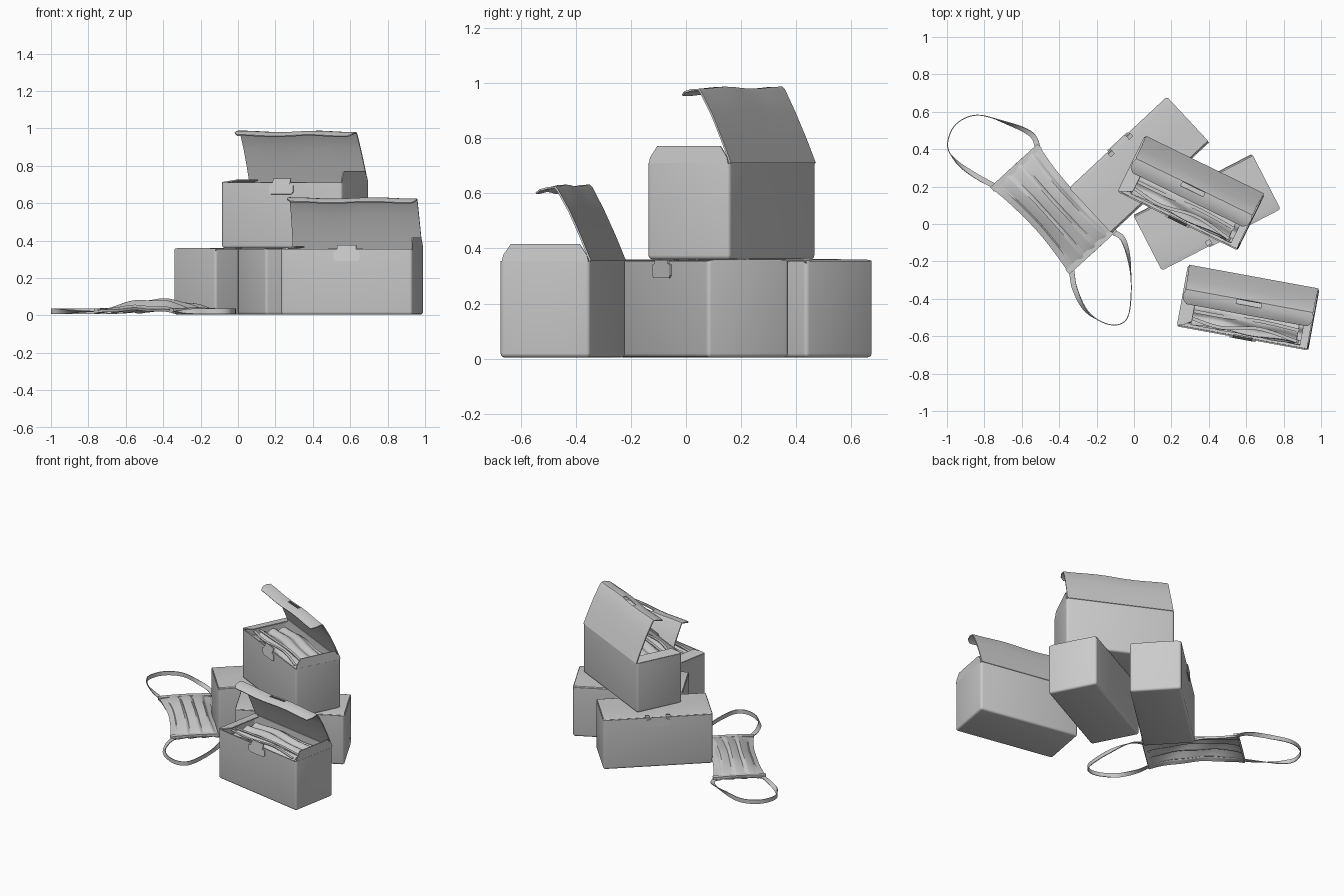
import bpy, bmesh
from math import sin, cos, pi, radians
from mathutils import Vector, Matrix

if "Cube" in bpy.data.objects:
    bpy.data.objects.remove(bpy.data.objects["Cube"])

L, W, H = 0.715, 0.333, 0.35
X, Y = L / 2, W / 2


def finish(name, bm, M, thick=0, offset=0):
    bmesh.ops.recalc_face_normals(bm, faces=bm.faces)
    me = bpy.data.meshes.new(name)
    bm.to_mesh(me)
    bm.free()
    ob = bpy.data.objects.new(name, me)
    bpy.context.collection.objects.link(ob)
    ob.matrix_world = M
    bpy.ops.object.select_all(action='DESELECT')
    ob.select_set(True)
    bpy.context.view_layer.objects.active = ob
    if thick:
        m = ob.modifiers.new("thickness", 'SOLIDIFY')
        m.thickness, m.offset = thick, offset
        bpy.ops.object.modifier_apply(modifier=m.name)
    bpy.ops.object.shade_smooth_by_angle(angle=radians(35))
    return ob


def sheet(name, us, vs, f, thick, M, skip=()):
    """Thin surface through f(u, v), leaving out the cells in skip."""
    bm = bmesh.new()
    g = [[bm.verts.new(f(u, v)) for v in vs] for u in us]
    for i in range(len(us) - 1):
        for j in range(len(vs) - 1):
            if (i, j) not in skip:
                bm.faces.new((g[i][j], g[i + 1][j], g[i + 1][j + 1], g[i][j + 1]))
    return finish(name, bm, M, thick)


def plate(name, pts, thick, M):
    bm = bmesh.new()
    bm.faces.new([bm.verts.new(p) for p in pts])
    return finish(name, bm, M, thick)


def span(a, b, n):
    return [a + (b - a) * i / n for i in range(n + 1)]


def smooth_path(pts, n=8):
    """Catmull-Rom points through pts."""
    p = [Vector(q) for q in pts]
    p = [2 * p[0] - p[1]] + p + [2 * p[-1] - p[-2]]
    out = []
    for a, b, c, d in zip(p, p[1:], p[2:], p[3:]):
        for i in range(n):
            t = i / n
            out.append(0.5 * (2 * b + (c - a) * t + (2 * a - 5 * b + 4 * c - d) * t * t
                              + (3 * b - a - 3 * c + d) * t ** 3))
    return out + [p[-2]]


def carton(name, M):
    """Open-topped card box with soft edges."""
    bm = bmesh.new()
    bmesh.ops.create_cube(bm, size=1)
    for v in bm.verts:
        v.co = (v.co.x * L, v.co.y * W, (v.co.z + 0.5) * H)
    edges = [e for e in bm.edges if min(v.co.z for v in e.verts) < H / 2]
    bmesh.ops.bevel(bm, geom=edges, offset=0.015, segments=3, profile=0.5, affect='EDGES')
    top = [f for f in bm.faces if f.normal.z > 0.9]
    bmesh.ops.delete(bm, geom=top, context='FACES')
    # the open mesh is oriented outward already by the cube
    return finish(name + "_body", bm, M, 0.008, -1)


def tongue(name, M, rise):
    """Locking tab on the middle of the front wall."""
    half = [(0.052, rise), (0.052, -0.008), (0.072, -0.014), (0.072, -0.05), (0.06, -0.062)]
    out = half + [(-x, z) for x, z in reversed(half)]
    pts = [(x, -Y - 0.003 + (0.014 if z > 0.01 else 0), H + z) for x, z in out]
    plate(name + "_front_tab", pts, 0.007, M)


def closed_box(name, M):
    carton(name, M)
    xs = [-X + 0.004, -X + 0.02, -0.08, -0.055, 0.055, 0.08, X - 0.02, X - 0.004]
    prof = [(Y - 0.002, H - 0.006), (Y - 0.012, H + 0.002), (0, H + 0.004),
            (-Y + 0.03, H + 0.003), (-Y + 0.006, H - 0.001)]
    # lid with small gaps either side of the tab
    sheet(name + "_lid", xs, range(5), lambda x, j: (x, *prof[j]), 0.006, M, {(2, 3), (4, 3)})
    tongue(name, M, 0.004)


def open_box(name, M):
    carton(name, M)
    tongue(name, M, 0.022)
    # raised lid with folded tuck flap and a slot at the fold
    prof = [(Y, H), (Y - 0.035, H + 0.085), (Y - 0.078, H + 0.18), (Y - 0.122, H + 0.262),
            (Y - 0.13, H + 0.271), (Y - 0.155, H + 0.27), (Y - 0.185, H + 0.262), (Y - 0.205, H + 0.25)]
    inset = [0.006, 0.008, 0.01, 0.01, 0.012, 0.004, 0.008, 0.03]
    xs = [-1, -0.8, -0.6, -0.4, -0.19, 0, 0.19, 0.4, 0.6, 0.8, 1]

    def lid(u, j):
        y, z = prof[j]
        return (u * (X - inset[j]), y, z + 0.004 * sin(u * 5) * (j > 2))
    sheet(name + "_lid", xs, range(8), lid, 0.007, M, {(4, 4), (5, 4)})
    # end flaps: right one upright, left one folded inward
    cut = [(-Y + 0.006, 0), (-Y + 0.012, 0.025), (-Y + 0.04, 0.066),
           (Y - 0.04, 0.066), (Y - 0.012, 0.025), (Y - 0.006, 0)]
    plate(name + "_right_flap", [(X - 0.004 - d * 0.05, y, H - 0.003 + d) for y, d in cut], 0.007, M)
    plate(name + "_left_flap", [(-X + 0.002 + d * 1.1, y, H + d * 0.2) for y, d in cut], 0.007, M)
    # stack of pleated masks inside
    for k in range(5):
        def layer(u, v, k=k):
            z = 0.2 + 0.03 * k + 0.012 * (1 - v * v)
            z += 0.009 * sin(v * 11 + k * 1.7 + u * 1.2) + 0.008 * sin(u * 4 + k * 2.1)
            w = 0.14 - 0.012 * (k % 2)
            return (u * (0.31 - 0.012 * ((k * 2) % 3)), v * w + 0.006 * sin(u * 5 + k), z)
        sheet(f"{name}_mask_layer_{k + 1}", span(-1, 1, 24), span(-1, 1, 28), layer, 0.008, M)
    # ear loops lying on the stack
    for s in (-1, 1):
        path = smooth_path([(-0.29, -0.09 + s * 0.02, 0.345), (-0.12, -0.1 + s * 0.03, 0.35),
                            (0.08, -0.08 + s * 0.02, 0.35), (0.29, -0.1 + s * 0.03, 0.343)])
        sheet(f"{name}_ear_loop_{'a' if s < 0 else 'b'}", range(len(path)), (-1, 1),
              lambda i, v: path[i] + Vector((0, v * 0.009, 0)), 0.005, M)


def place(x, y, z, deg):
    return Matrix.Translation((x, y, z)) @ Matrix.Rotation(radians(deg), 4, 'Z')


open_box("front_box", place(0.61, -0.448, 0.004, -10.4))
open_box("top_box", place(0.305, 0.165, 0.36, -26))
closed_box("left_box", place(0.028, 0.315, 0.004, 223))
closed_box("right_box", place(0.39, 0.063, 0.004, 27.3))


# loose mask: domed, waisted, with three pleats
def mask(u, v):
    d = max(0, 1 - u * u)
    w = 0.172 - 0.03 * d
    saw = (v * 2 + 0.5) % 1
    fold = min(saw / 0.8, (1 - saw) / 0.2) * 0.02 * (abs(v) < 0.8)
    z = 0.018 + 0.045 * d ** 0.7 * (0.3 + 0.7 * (1 - v * v)) + fold * (0.4 + 0.6 * d)
    z += 0.004 * sin(u * 7 + v * 4) * d
    return (u * 0.312, v * w, z)


MM = place(-0.43, 0.08, 0, -47.6)
sheet("loose_mask", span(-1, 1, 32), span(-1, 1, 60), mask, 0.014, MM)
for s, side in ((-1, "left"), (1, "right")):
    # end hem
    sheet(f"mask_{side}_hem", (0.9, 0.95, 1.0), span(-1, 1, 12),
          lambda u, v: (s * u * 0.315, v * 0.172, 0.03 + 0.006 * (1 - v * v)), 0.012, MM)

# ear loops: ribbons lying flat at the mask, standing on edge at the far end
loops = {
    "left": [(-0.74, 0.2), (-0.85, 0.26), (-0.95, 0.335), (-0.997, 0.42), (-0.955, 0.53),
             (-0.84, 0.582), (-0.68, 0.54), (-0.55, 0.48), (-0.51, 0.4)],
    "right": [(-0.335, -0.24), (-0.315, -0.35), (-0.25, -0.47), (-0.13, -0.538), (-0.04, -0.51),
              (-0.015, -0.37), (-0.025, -0.2), (-0.06, -0.08), (-0.12, -0.04)]}
for side, pts in loops.items():
    path = smooth_path([(x, y, 0.022) for x, y in pts])
    n = len(path) - 1

    def ribbon(i, v):
        t = (path[min(i + 1, n)] - path[max(i - 1, 0)]).normalized()
        a = 0.5 * pi * min(1, 1.5 * sin(pi * i / n) ** 2)
        across = Vector((-t.y, t.x, 0)) * cos(a) + Vector((0, 0, 1)) * sin(a)
        return path[i] + across * v * 0.014
    sheet(f"mask_{side}_ear_loop", range(n + 1), (-1, 0, 1), ribbon, 0.005, Matrix())
